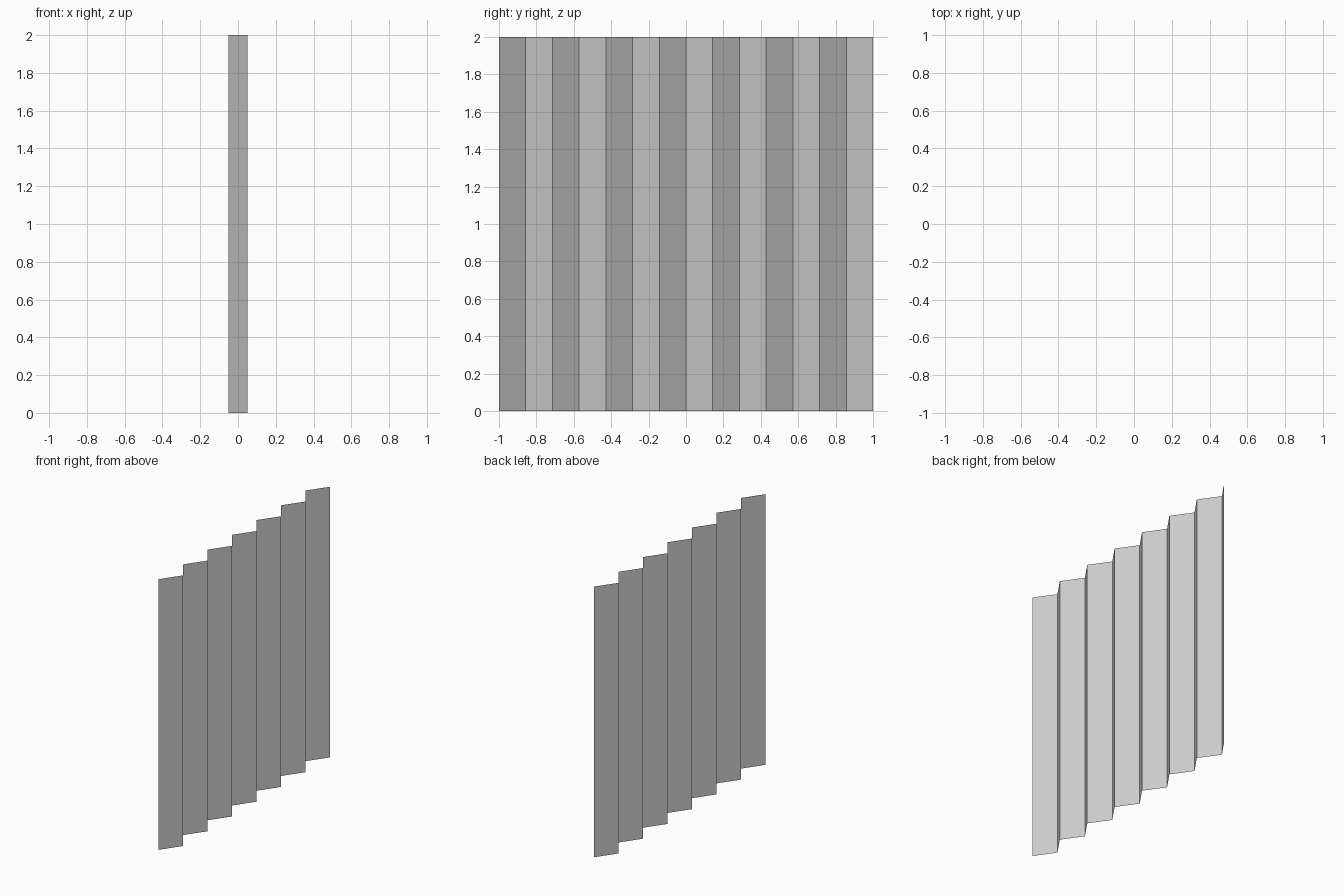
import bpy, bmesh

if "Cube" in bpy.data.objects:
    bpy.data.objects.remove(bpy.data.objects["Cube"])

PANELS = 14      # folded panels across the width
WIDTH = 2.0
HEIGHT = 2.0
DEPTH = 0.05     # half depth of the folds

# Pleated sheet: zigzag bottom edge, extruded straight up
bm = bmesh.new()
verts = [bm.verts.new((DEPTH if i % 2 == 0 else -DEPTH,
                       -WIDTH / 2 + WIDTH * i / PANELS, 0))
         for i in range(PANELS + 1)]
edges = [bm.edges.new(pair) for pair in zip(verts, verts[1:])]
result = bmesh.ops.extrude_edge_only(bm, edges=edges)
top = [v for v in result["geom"] if isinstance(v, bmesh.types.BMVert)]
bmesh.ops.translate(bm, verts=top, vec=(0, 0, HEIGHT))

# Make every panel face the +x side
for f in bm.faces:
    f.normal_update()
    if f.normal.x < 0:
        f.normal_flip()

mesh = bpy.data.meshes.new("pleated_sheet")
bm.to_mesh(mesh)
bm.free()
bpy.context.collection.objects.link(bpy.data.objects.new("pleated_sheet", mesh))
